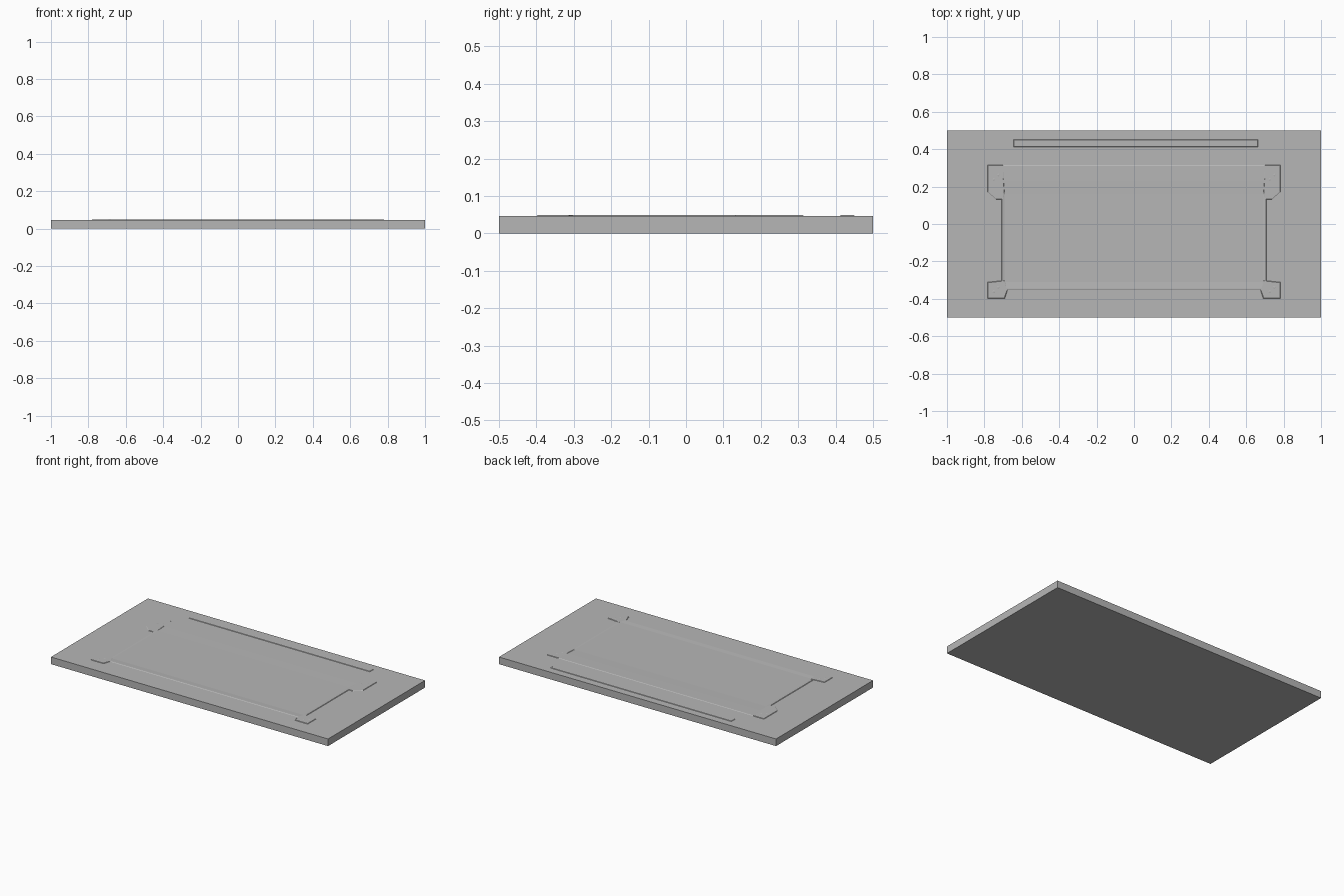
import bpy, bmesh

if "Cube" in bpy.data.objects:
    bpy.data.objects.remove(bpy.data.objects["Cube"])

BASE = 0.0465   # top of slab
TOP = 0.0488    # top of raised trim
grey = bpy.data.materials.new("mid_grey")
grey.diffuse_color = (0.47, 0.47, 0.47, 1)
grey.use_nodes = True
grey.node_tree.nodes["Principled BSDF"].inputs["Base Color"].default_value = grey.diffuse_color


def finish(name, bm):
    bmesh.ops.recalc_face_normals(bm, faces=bm.faces)
    me = bpy.data.meshes.new(name)
    bm.to_mesh(me)
    bm.free()
    me.materials.append(grey)
    ob = bpy.data.objects.new(name, me)
    bpy.context.collection.objects.link(ob)
    return ob


def prism(name, outline, z0, z1, draft=0.0):
    """Extruded outline; draft pulls the top in so the walls lean."""
    bm = bmesh.new()
    n = len(outline)
    cx = sum(p[0] for p in outline) / n
    cy = sum(p[1] for p in outline) / n

    def pull(v, c):
        return v - draft * (1 if v > c else -1)
    lo = [bm.verts.new((x, y, z0)) for x, y in outline]
    hi = [bm.verts.new((pull(x, cx), pull(y, cy), z1)) for x, y in outline]
    bm.faces.new(lo)
    bm.faces.new(hi)
    for i in range(n):
        bm.faces.new((lo[i], lo[(i + 1) % n], hi[(i + 1) % n], hi[i]))
    return finish(name, bm)


def rect(x0, x1, y0, y1):
    return [(x0, y0), (x1, y0), (x1, y1), (x0, y1)]


# slab
prism("slab", rect(-1, 1, -0.5, 0.5), 0, BASE)

# long raised strip along the back edge
prism("back_strip", rect(-0.645, 0.665, 0.41, 0.453), BASE - 0.001, BASE + 0.002, 0.004)

# shallow tray: leaning outer step, narrow rim, then slopes down to a flat floor
bm = bmesh.new()
loops = []
for (x, y0, y1, z) in [(0.71, -0.355, 0.316, BASE - 0.001), (0.706, -0.350, 0.311, TOP),
                       (0.70, -0.342, 0.300, TOP), (0.697, -0.328, 0.23, BASE + 0.0014),
                       (0.69, -0.31, 0.16, BASE + 0.0003)]:
    loops.append([bm.verts.new((px, py, z)) for px, py in rect(-x, x, y0, y1)])
for a, b in zip(loops, loops[1:]):
    for i in range(4):
        j = (i + 1) % 4
        bm.faces.new((a[i], a[j], b[j], b[i]))
bm.faces.new(loops[-1])
finish("tray", bm)

# corner pads with chamfered inner corners, each with two small pins
for side, s in (("left", -1), ("right", 1)):
    front = [(0.784, -0.40), (0.69, -0.40), (0.675, -0.35), (0.69, -0.30), (0.784, -0.31)]
    back = [(0.784, 0.316), (0.70, 0.316), (0.69, 0.16), (0.70, 0.13), (0.74, 0.13), (0.784, 0.17)]
    for end, outline, py in (("front", front, -0.35), ("back", back, 0.25)):
        prism(f"{end}_{side}_pad", [(s * x, y) for x, y in outline], BASE - 0.001, TOP, 0.004)
        bm = bmesh.new()
        for dx in (-0.012, 0.012):
            g = bmesh.ops.create_cone(bm, cap_ends=True, segments=10, radius1=0.008,
                                      radius2=0.004, depth=0.001)
            bmesh.ops.translate(bm, verts=g["verts"], vec=(s * 0.738 + dx, py + dx, TOP + 0.0002))
        finish(f"{end}_{side}_pins", bm)
